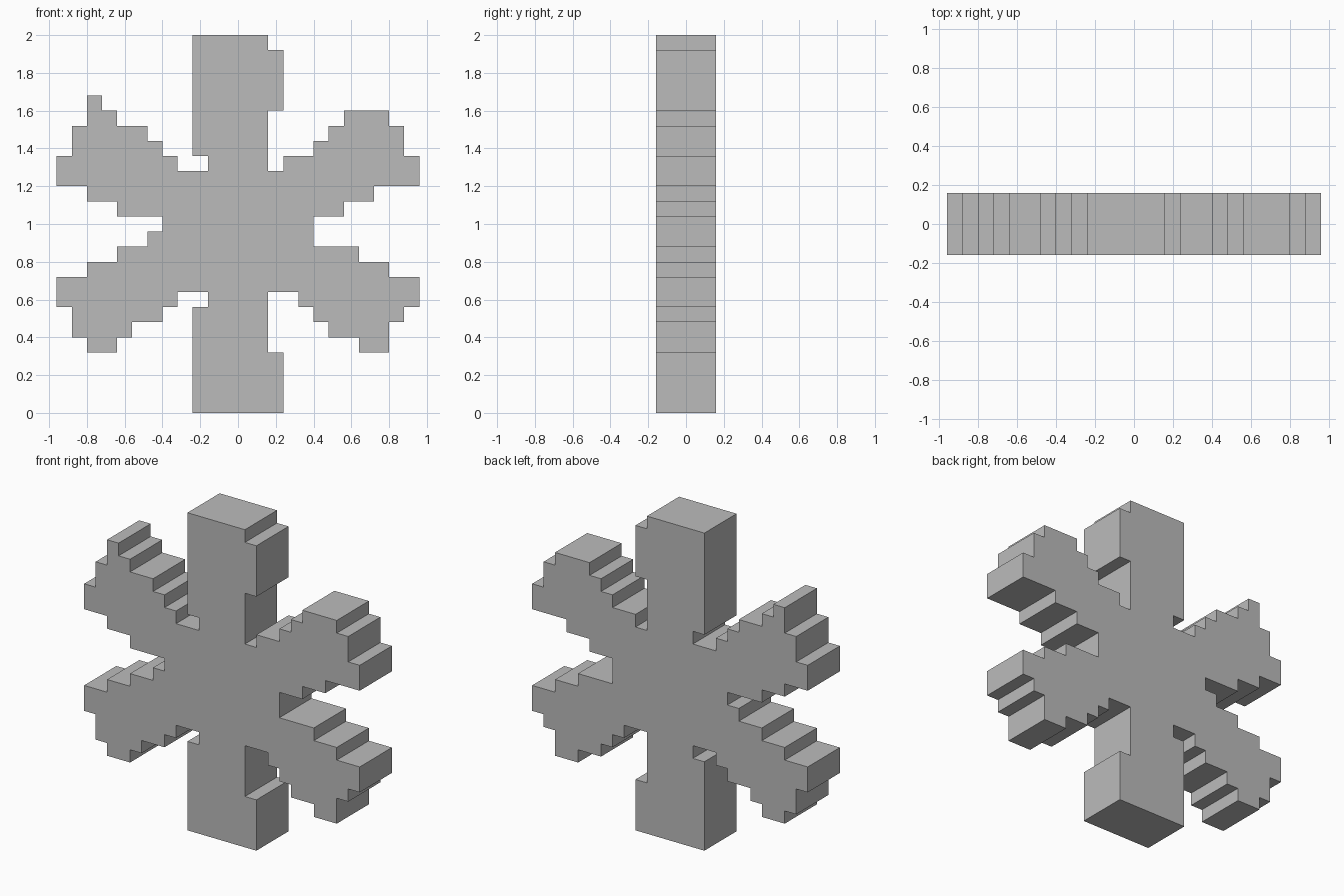
import bpy
import bmesh

UNIT = 0.08        # size of one step
HALF_DEPTH = 0.16

if "Cube" in bpy.data.objects:
    bpy.data.objects.remove(bpy.data.objects["Cube"], do_unlink=True)

# Stepped outline, counter-clockwise: each pair is "run to x, then rise to z"
bottom_post_start = [(3, 4), (2, 8)]
lower_left_arm = [(4, 7), (5, 6), (6, 5), (8, 4), (10, 6), (11, 7),
                  (12, 9), (10, 10), (8, 11), (5, 13)]
upper_left_arm = [(7, 14), (9, 15), (12, 17), (11, 19), (10, 20),
                  (7, 19), (6, 18), (5, 17), (3, 16)]
top_post = [(2, 20), (3, 24), (2, 25), (-3, 17), (-2, 16)]
upper_right_arm = [(-4, 17), (-5, 18), (-6, 19), (-8, 20), (-9, 21), (-10, 19),
                   (-11, 17), (-12, 15), (-10, 14), (-8, 13), (-5, 12)]
lower_right_arm = [(-6, 11), (-8, 10), (-10, 9), (-12, 7), (-11, 5), (-10, 4),
                   (-8, 5), (-7, 6), (-5, 7), (-4, 8)]
bottom_post_end = [(-2, 7), (-3, 0)]


def staircase(steps):
    """Turn run/rise pairs into the corners of a closed stepped outline."""
    corners = []
    z = steps[-1][1]
    for x, next_z in steps:
        corners += [(x * UNIT, z * UNIT), (x * UNIT, next_z * UNIT)]
        z = next_z
    return corners


def make_material(name, colour):
    material = bpy.data.materials.new(name)
    material.use_nodes = True
    material.diffuse_color = colour
    shader = next(n for n in material.node_tree.nodes if n.type == "BSDF_PRINCIPLED")
    shader.inputs["Base Color"].default_value = colour
    return material


def extrude_outline(name, corners, material):
    """Extrude an outline in x and z through the full depth."""
    bm = bmesh.new()
    front = bm.faces.new([bm.verts.new((x, -HALF_DEPTH, z)) for x, z in corners])
    result = bmesh.ops.extrude_face_region(bm, geom=[front], use_keep_orig=True)
    back = [v for v in result["geom"] if isinstance(v, bmesh.types.BMVert)]
    bmesh.ops.translate(bm, verts=back, vec=(0, 2 * HALF_DEPTH, 0))
    bmesh.ops.recalc_face_normals(bm, faces=bm.faces)
    mesh = bpy.data.meshes.new(name)
    bm.to_mesh(mesh)
    bm.free()
    mesh.materials.append(material)
    obj = bpy.data.objects.new(name, mesh)
    bpy.context.collection.objects.link(obj)
    return obj


# Six-armed star, one solid slab
grey = make_material("plain grey", (0.5, 0.5, 0.5, 1))
outline = staircase(bottom_post_start + lower_left_arm + upper_left_arm + top_post
                    + upper_right_arm + lower_right_arm + bottom_post_end)
extrude_outline("six_armed_star", outline, grey)
